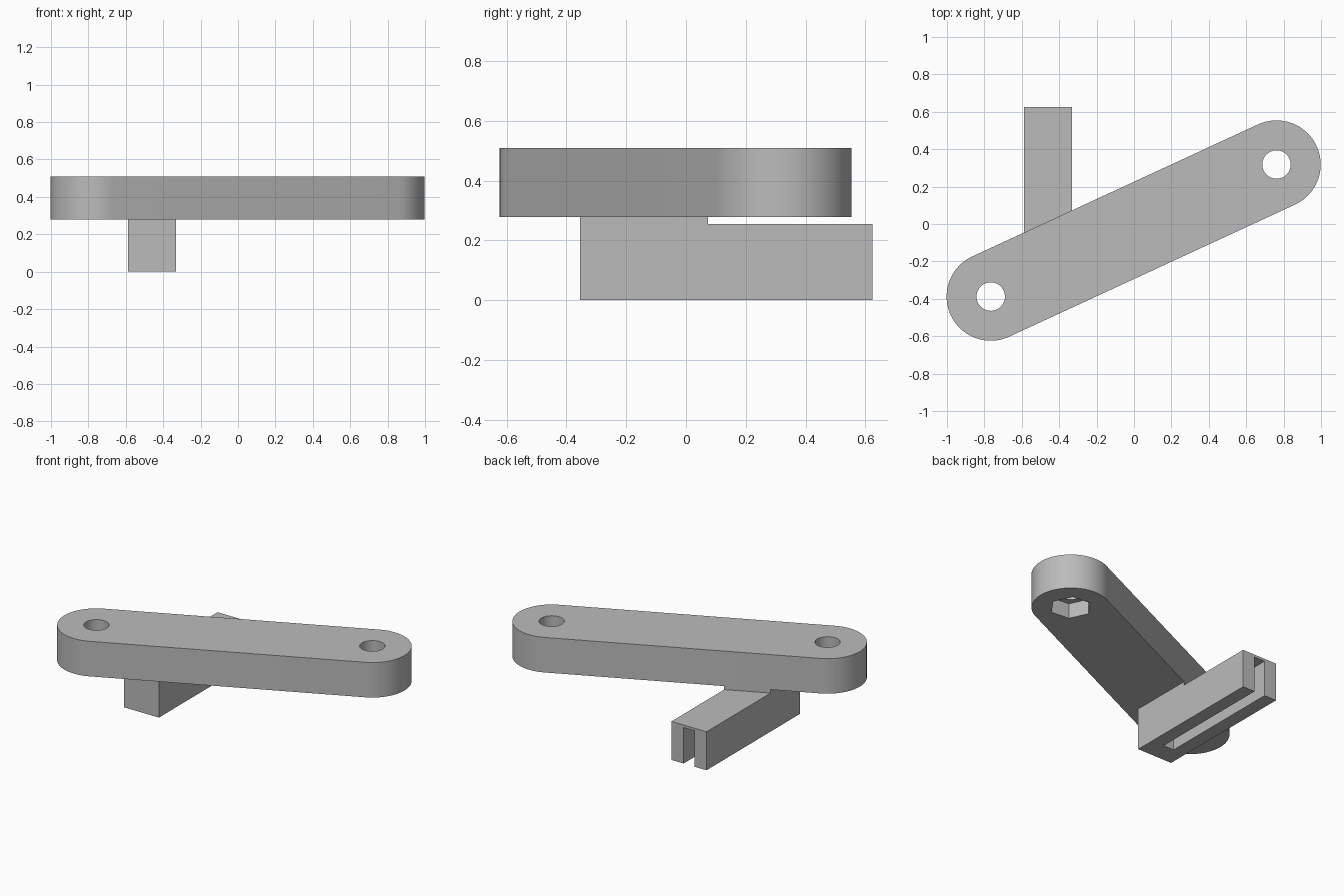
import bpy, bmesh, math
from mathutils import Vector

old = bpy.data.objects.get("Cube")
if old:
    bpy.data.objects.remove(old, do_unlink=True)

grey = bpy.data.materials.new("plain grey")
grey.use_nodes = True
grey.diffuse_color = (0.5, 0.5, 0.5, 1)
grey.node_tree.nodes["Principled BSDF"].inputs["Base Color"].default_value = (0.5, 0.5, 0.5, 1)


def prism(name, outline, z0, z1):
    """Extrude a counter-clockwise plan outline from z0 to z1."""
    bm = bmesh.new()
    base = bm.faces.new([bm.verts.new((p[0], p[1], z0)) for p in outline])
    top = bmesh.ops.extrude_face_region(bm, geom=[base])["geom"]
    bmesh.ops.translate(bm, vec=(0, 0, z1 - z0),
                        verts=[v for v in top if isinstance(v, bmesh.types.BMVert)])
    bmesh.ops.recalc_face_normals(bm, faces=bm.faces)
    mesh = bpy.data.meshes.new(name)
    bm.to_mesh(mesh)
    bm.free()
    mesh.materials.append(grey)
    obj = bpy.data.objects.new(name, mesh)
    bpy.context.collection.objects.link(obj)
    return obj


def arc(c, r, start, sweep, n):
    return [(c.x + r * math.cos(start + sweep * i / n),
             c.y + r * math.sin(start + sweep * i / n)) for i in range(n + 1)]


def ring(c, r, n, start=0):
    return arc(c, r, start, math.tau, n)[:-1]


def rect(x0, x1, y0, y1):
    return [(x0, y0), (x1, y0), (x1, y1), (x0, y1)]


def activate(obj):
    bpy.ops.object.select_all(action='DESELECT')
    obj.select_set(True)
    bpy.context.view_layer.objects.active = obj


def cut(obj, cutter):
    cutter.hide_render = True
    mod = obj.modifiers.new("cut", 'BOOLEAN')
    mod.operation, mod.solver, mod.object = 'DIFFERENCE', 'EXACT', cutter
    activate(obj)
    bpy.ops.object.modifier_apply(modifier=mod.name)
    bpy.data.objects.remove(cutter, do_unlink=True)


# Arm: a round-ended bar set at an angle
end_a, end_b = Vector((-0.766, -0.388)), Vector((0.762, 0.318))
radius, arm_bottom, arm_top = 0.236, 0.278, 0.51
along = end_b - end_a
angle = math.atan2(along.y, along.x)
quarter = math.pi / 2
outline = (arc(end_b, radius, angle - quarter, math.pi, 40)
           + arc(end_a, radius, angle + quarter, math.pi, 40))
arm = prism("arm", outline, arm_bottom, arm_top)

# Bolt holes with hexagonal nut pockets underneath
for c in (end_a, end_b):
    cut(arm, prism("bolt_hole", ring(c, 0.076, 48), 0.2, 0.6))
    cut(arm, prism("nut_pocket", ring(c, 0.128, 6, angle + quarter), 0.2, arm_bottom + 0.1))
activate(arm)
bpy.ops.object.shade_smooth_by_angle(angle=math.radians(30))

# Slotted rail: a block with a channel open below and at the back
x0, x1, y0, y1, rail_top = -0.588, -0.331, -0.355, 0.625, 0.255
rail = prism("rail", rect(x0, x1, y0, y1), 0, rail_top)
mid, half = (x0 + x1) / 2, 0.039
cut(rail, prism("rail_slot", rect(mid - half, mid + half, -0.225, y1 + 0.1), -0.1, 0.238))


# Spacer between rail and arm, ending flush with the arm's back edge
def arm_edge(x):
    return end_a.y + (x - end_a.x) * math.tan(angle) + radius / math.cos(angle)


prism("spacer", [(x0, y0), (x1, y0), (x1, arm_edge(x1)), (x0, arm_edge(x0))],
      rail_top, arm_bottom)
